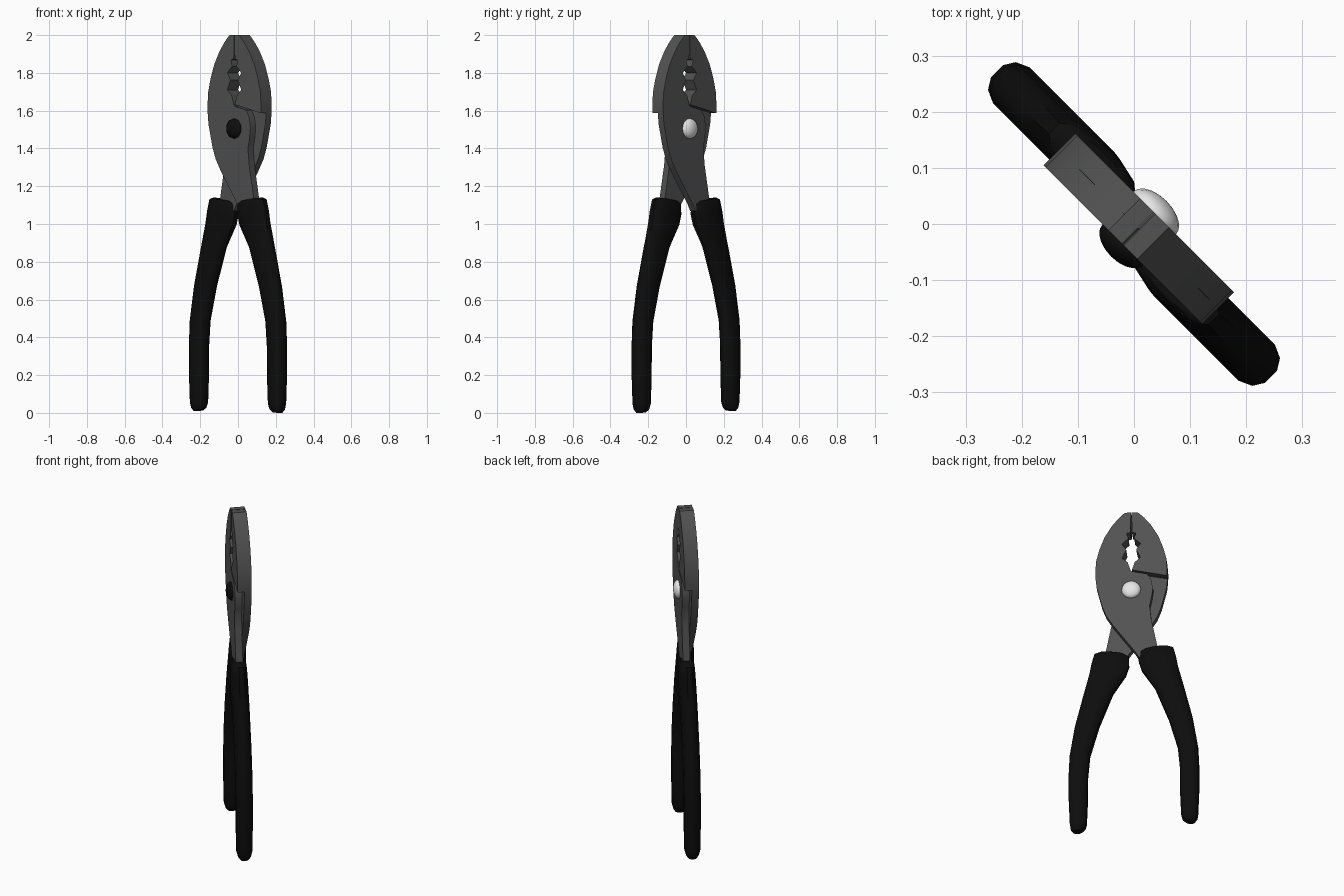
import bpy, bmesh, math
from mathutils import Matrix

cube = bpy.data.objects.get("Cube")
if cube:
    bpy.data.objects.remove(cube, do_unlink=True)

PIVOT_U, PIVOT_Z = 0.012, 1.505
HALF = 0.04                                   # half thickness of the jaws
TURN = Matrix.Rotation(-math.pi / 4, 4, 'Z')  # tool stands diagonally


def material(name, rgb, rough):
    m = bpy.data.materials.new(name)
    m.use_nodes = True
    m.diffuse_color = (*rgb, 1)
    b = m.node_tree.nodes["Principled BSDF"]
    b.inputs["Base Color"].default_value = (*rgb, 1)
    b.inputs["Roughness"].default_value = rough
    return m


steel = material("dark steel", (0.085, 0.085, 0.085), 0.5)
rubber = material("black rubber", (0.004, 0.004, 0.004), 0.6)
bright = material("bright rivet metal", (0.8, 0.8, 0.8), 0.4)


def half_turn(axis_u):
    return (Matrix.Translation((axis_u, 0, 0)) @ Matrix.Rotation(math.pi, 4, 'Z')
            @ Matrix.Translation((-axis_u, 0, 0)))


def finish(bm, name, mat, matrix=Matrix.Identity(4), angle=30):
    bmesh.ops.recalc_face_normals(bm, faces=bm.faces)
    bm.transform(TURN @ matrix)
    mesh = bpy.data.meshes.new(name)
    bm.to_mesh(mesh)
    bm.free()
    mesh.materials.append(mat)
    ob = bpy.data.objects.new(name, mesh)
    bpy.context.collection.objects.link(ob)
    bpy.ops.object.select_all(action='DESELECT')
    ob.select_set(True)
    bpy.context.view_layer.objects.active = ob
    bpy.ops.object.shade_smooth_by_angle(angle=math.radians(angle))
    return ob


def extrude_profile(bm, profile, v0, v1):
    face = bm.faces.new([bm.verts.new((u, v0, z)) for u, z in profile])
    out = bmesh.ops.extrude_face_region(bm, geom=[face], use_keep_orig=True)
    verts = [g for g in out["geom"] if isinstance(g, bmesh.types.BMVert)]
    bmesh.ops.translate(bm, verts=verts, vec=(0, v1 - v0, 0))


# Toothed gripping edge (distance from the centre line, height), from the tip down
teeth = [(.002, 2), (.004, 1.873), (.026, 1.868), (.016, 1.835), (.052, 1.8),
         (.028, 1.762), (.052, 1.71), (.02, 1.682), (.004, 1.632)]
grip = [(PIVOT_U - w, z) for w, z in teeth]
# Outer curve of the jaw, from the shelf up to the tip
jaw_back = [(-.187, 1.587), (-.188, 1.634), (-.183, 1.7), (-.166, 1.767),
            (-.138, 1.845), (-.098, 1.915), (-.06, 1.964), (-.024, 2)]
# Lapped shank below the jaw, crossing the pivot to the opposite handle
shank = [(.012, 1.624), (.1, 1.603), (.122, 1.57), (.133, 1.51), (.125, 1.45),
         (.114, 1.4), (.124, 1.31), (.157, 1.14), (.165, 1.07), (.055, 1.07),
         (.036, 1.104), (-.091, 1.284), (-.128, 1.345), (-.151, 1.406), (-.181, 1.528)]

for name, matrix in (("left", Matrix.Identity(4)), ("right", half_turn(PIVOT_U))):
    bm = bmesh.new()
    extrude_profile(bm, grip + shank + jaw_back, -HALF, 0)
    extrude_profile(bm, grip + jaw_back, 0, HALF)
    finish(bm, name + "_jaw_and_shank", steel, matrix, 25)

# Rubber grip sections: centre, height, half width, half depth, tilt
sections = [(.125, 1.13, .075, .032, .13), (.126, 1.118, .098, .041, .13),
            (.133, 1.06, .107, .045, .1), (.147, 1.0, .104, .047, .06),
            (.2, .876, .083, .047, 0), (.263, .67, .069, .047, 0),
            (.303, .485, .058, .047, 0), (.312, .35, .055, .047, 0),
            (.312, .2, .054, .047, 0), (.312, .05, .048, .044, 0),
            (.314, .02, .041, .036, 0), (.315, .004, .026, .024, -.1)]
SIDES = 12


def build_grip(name, matrix, stretch):
    bm = bmesh.new()
    rings = []
    for uc, zc, a, b, tilt in sections:
        ring = []
        for i in range(SIDES):
            t = 2 * math.pi * (i + .5) / SIDES
            c, s = math.cos(t), math.sin(t)
            # slightly squared oval
            du = a * math.copysign(abs(c) ** .85, c)
            dv = b * math.copysign(abs(s) ** .85, s)
            z = 1.12 - (1.12 - zc - tilt * du) * stretch
            ring.append(bm.verts.new((uc + du, -HALF / 2 + dv, max(z, 0))))
        rings.append(ring)
    for r0, r1 in zip(rings, rings[1:]):
        for i in range(SIDES):
            j = (i + 1) % SIDES
            bm.faces.new((r0[i], r0[j], r1[j], r1[i]))
    bm.faces.new(rings[0])
    bm.faces.new(rings[-1])
    finish(bm, name, rubber, matrix, 40)


build_grip("left_grip", Matrix.Identity(4), 1.002)
build_grip("right_grip", half_turn(0), .993)


# Domed rivet heads on each face
def build_rivet(name, side, segments, mat):
    bm = bmesh.new()
    bmesh.ops.create_uvsphere(bm, u_segments=segments, v_segments=10, radius=1)
    bmesh.ops.bisect_plane(bm, geom=bm.verts[:] + bm.edges[:] + bm.faces[:], dist=1e-5,
                           plane_co=(0, 0, -.1), plane_no=(0, 0, -1), clear_outer=True)
    place = (Matrix.Translation((PIVOT_U, side * HALF, PIVOT_Z))
             @ Matrix.Rotation(-side * math.pi / 2, 4, 'X')
             @ Matrix.Diagonal((.054, .054, .03, 1)))
    finish(bm, name, mat, place, 50)


build_rivet("front_rivet_head", -1, 10, rubber)
build_rivet("back_rivet_head", 1, 16, bright)
